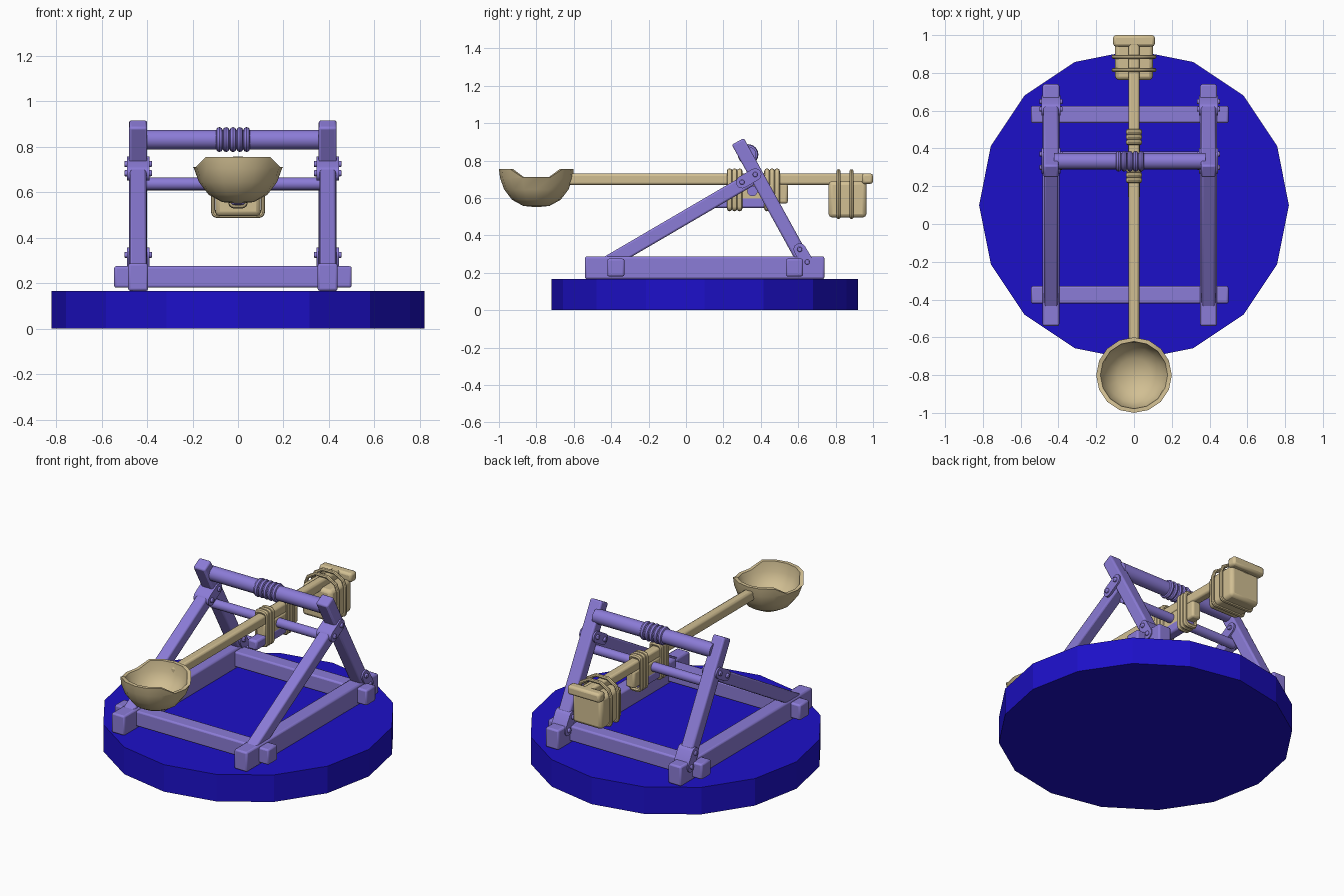
import bpy, math
from mathutils import Vector

if "Cube" in bpy.data.objects:
    bpy.data.objects.remove(bpy.data.objects["Cube"])

FX = -0.0225   # frame centre in x
RAIL = 0.417   # rail offset from the frame centre


def material(name, rgb):
    m = bpy.data.materials.new(name)
    m.diffuse_color = (*rgb, 1)
    m.use_nodes = True
    m.node_tree.nodes["Principled BSDF"].inputs["Base Color"].default_value = m.diffuse_color
    return m


BLUE = material("blue", (0.012, 0.005, 0.58))
PURPLE = material("purple", (0.26, 0.20, 0.68))
TAN = material("tan", (0.64, 0.52, 0.29))


def finish(ob, name, mat, bevel=0, smooth=True):
    ob.name = name
    ob.data.materials.clear()
    ob.data.materials.append(mat)
    if bevel:
        b = ob.modifiers.new("bevel", "BEVEL")
        b.width, b.segments = bevel, 2
    if smooth:
        bpy.ops.object.shade_smooth_by_angle(angle=math.radians(35))
    return ob


def box(name, lo, hi, mat, bevel=0.01):
    lo, hi = Vector(lo), Vector(hi)
    bpy.ops.mesh.primitive_cube_add(size=1, location=(lo + hi) / 2)
    ob = bpy.context.object
    ob.scale = hi - lo
    bpy.ops.object.transform_apply(location=False, rotation=False, scale=True)
    return finish(ob, name, mat, bevel)


def beam(name, x, p, q, thick, width, mat):
    """Square beam between two (y, z) points."""
    dy, dz = q[0] - p[0], q[1] - p[1]
    bpy.ops.mesh.primitive_cube_add(size=1)
    ob = bpy.context.object
    ob.scale = (width, math.hypot(dy, dz), thick)
    bpy.ops.object.transform_apply(scale=True)
    ob.location = (x, (p[0] + q[0]) / 2, (p[1] + q[1]) / 2)
    ob.rotation_euler.x = math.atan2(dz, dy)
    return finish(ob, name, mat, 0.01)


def rod(name, x0, x1, y, z, r, mat, sides=16, bevel=0):
    bpy.ops.mesh.primitive_cylinder_add(vertices=sides, radius=r, depth=x1 - x0,
                                        location=((x0 + x1) / 2, y, z),
                                        rotation=(0, math.pi / 2, 0))
    return finish(bpy.context.object, name, mat, bevel)


def strap(name, x, p, q, r, half, mat):
    """Round-ended plate between two (y, z) points."""
    a = math.atan2(q[1] - p[1], q[0] - p[0])
    pts = []
    for c, start in ((q, a - math.pi / 2), (p, a + math.pi / 2)):
        for i in range(9):
            t = start + math.pi * i / 8
            pts.append((c[0] + r * math.cos(t), c[1] + r * math.sin(t)))
    n = len(pts)
    verts = [(x + s * half, y, z) for s in (-1, 1) for y, z in pts]
    faces = [list(range(n))[::-1], list(range(n, 2 * n))]
    faces += [(i, (i + 1) % n, n + (i + 1) % n, n + i) for i in range(n)]
    return mesh(name, verts, faces, mat)


def mesh(name, verts, faces, mat):
    me = bpy.data.meshes.new(name)
    me.from_pydata(verts, [], faces)
    ob = bpy.data.objects.new(name, me)
    bpy.context.collection.objects.link(ob)
    bpy.ops.object.select_all(action="DESELECT")
    bpy.context.view_layer.objects.active = ob
    ob.select_set(True)
    return finish(ob, name, mat)


def rope(name, y, pts, r, mat):
    """Closed tube through (x, z) points at a fixed y."""
    n, k = len(pts), 8
    verts, faces = [], []
    cx = sum(p[0] for p in pts) / n
    cz = sum(p[1] for p in pts) / n
    for px, pz in pts:
        d = Vector((px - cx, pz - cz)).normalized()
        for j in range(k):
            a = math.tau * j / k
            verts.append((px + d.x * r * math.cos(a), y + r * math.sin(a),
                          pz + d.y * r * math.cos(a)))
    for i in range(n):
        for j in range(k):
            i2, j2 = (i + 1) % n, (j + 1) % k
            faces.append((i * k + j, i * k + j2, i2 * k + j2, i2 * k + j))
    return mesh(name, verts, faces, mat)


def round_rect(hx, z0, z1, c):
    """Rounded rectangle loop in x, z."""
    pts = []
    for q, (sx, zc) in enumerate(((1, z1 - c), (-1, z1 - c), (-1, z0 + c), (1, z0 + c))):
        for i in range(4):
            a = (q + i / 3) * math.pi / 2
            pts.append((sx * (hx - c) + c * math.cos(a), zc + c * math.sin(a)))
    return pts


# Round 16-sided base
bpy.ops.mesh.primitive_cylinder_add(vertices=16, radius=0.82, depth=0.166,
                                    location=(0, 0.1, 0.083), rotation=(0, 0, math.pi / 2))
finish(bpy.context.object, "base_disc", BLUE, smooth=False)

# Side frames: rail, post, brace, straps and bolts
for side, s in (("left", -1), ("right", 1)):
    x = FX + s * RAIL
    box(f"{side}_rail", (x - 0.044, -0.54, 0.166), (x + 0.044, 0.74, 0.287), PURPLE)
    beam(f"{side}_post", x, (0.645, 0.235), (0.277, 0.902), 0.074, 0.08, PURPLE)
    beam(f"{side}_brace", x, (-0.45, 0.235), (0.38, 0.72), 0.074, 0.072, PURPLE)
    for tag, p, q in (("upper", (0.30, 0.684), (0.37, 0.725)),
                      ("lower", (0.608, 0.325), (0.648, 0.257))):
        strap(f"{side}_{tag}_strap", x, p, q, 0.033, 0.05, PURPLE)
        for c in (p, q):
            rod(f"{side}_{tag}_bolt", x - 0.061, x + 0.061, c[0], c[1], 0.014,
                PURPLE, 12, 0.004)

# Cross beams of the ground frame
for tag, y in (("front", -0.375), ("back", 0.58)):
    box(f"{tag}_cross_beam", (FX - 0.523, y - 0.046, 0.18),
        (FX + 0.523, y + 0.046, 0.275), PURPLE)

# Stop bar with its lashing, and the axle
rod("stop_bar", FX - 0.40, FX + 0.40, 0.332, 0.832, 0.043, PURPLE)
for i in range(5):
    bpy.ops.mesh.primitive_torus_add(major_segments=24, minor_segments=8, major_radius=0.04,
                                     minor_radius=0.015, rotation=(0, math.pi / 2, 0),
                                     location=(-0.082 + i * 0.03, 0.332, 0.832))
    finish(bpy.context.object, "stop_bar_lashing", PURPLE)
rod("axle", FX - 0.40, FX + 0.40, 0.355, 0.637, 0.028, PURPLE)

# Throwing arm, pivot block and support beneath it
box("throwing_arm", (-0.028, -0.63, 0.67), (0.028, 0.97, 0.73), TAN, 0.012)
box("pivot_block", (-0.03, 0.22, 0.57), (0.03, 0.545, 0.675), TAN, 0.012)
box("pivot_support", (-0.032, 0.135, 0.545), (0.032, 0.49, 0.605), PURPLE, 0.012)
for y0 in (0.26, 0.46):
    for i in (-1, 0, 1):
        rope("arm_lashing", y0 + i * 0.027, round_rect(0.036, 0.543, 0.743, 0.022), 0.015, TAN)

# Counterweight with ropes and end cap
box("counterweight", (-0.1, 0.762, 0.495), (0.1, 0.965, 0.69), TAN, 0.02)
for y in (0.815, 0.885):
    loop = round_rect(0.11, 0.495, 0.745, 0.025)[8:]
    loop += [(0.11, 0.67), (0.095, 0.71), (0.04, 0.743), (-0.04, 0.743),
             (-0.095, 0.71), (-0.11, 0.67)]
    rope("counterweight_rope", y, loop, 0.011, TAN)
box("arm_end_cap", (-0.11, 0.94, 0.675), (0.11, 1.0, 0.731), TAN, 0.014)

# Bowl, with the rim dipped on both sides
profile = [(0.07, 0.557), (0.13, 0.59), (0.172, 0.645), (0.194, 0.705), (0.2, 0.755),
           (0.178, 0.755), (0.17, 0.695), (0.145, 0.645), (0.09, 0.598)]
N = 16
verts, faces = [], []
for r, z in profile:
    for i in range(N):
        a = math.tau * i / N
        top = 0.712 if abs(math.sin(a)) < 0.5 else 1
        verts.append((r * math.cos(a), -0.8 + r * math.sin(a), min(z, top)))
for k in range(len(profile) - 1):
    for i in range(N):
        j = (i + 1) % N
        faces.append((k * N + i, k * N + j, (k + 1) * N + j, (k + 1) * N + i))
last = (len(profile) - 1) * N
verts += [(0, -0.8, 0.55), (0, -0.8, 0.583)]
for i in range(N):
    j = (i + 1) % N
    faces.append((len(verts) - 2, j, i))
    faces.append((len(verts) - 1, last + i, last + j))
mesh("bowl", verts, faces, TAN)
